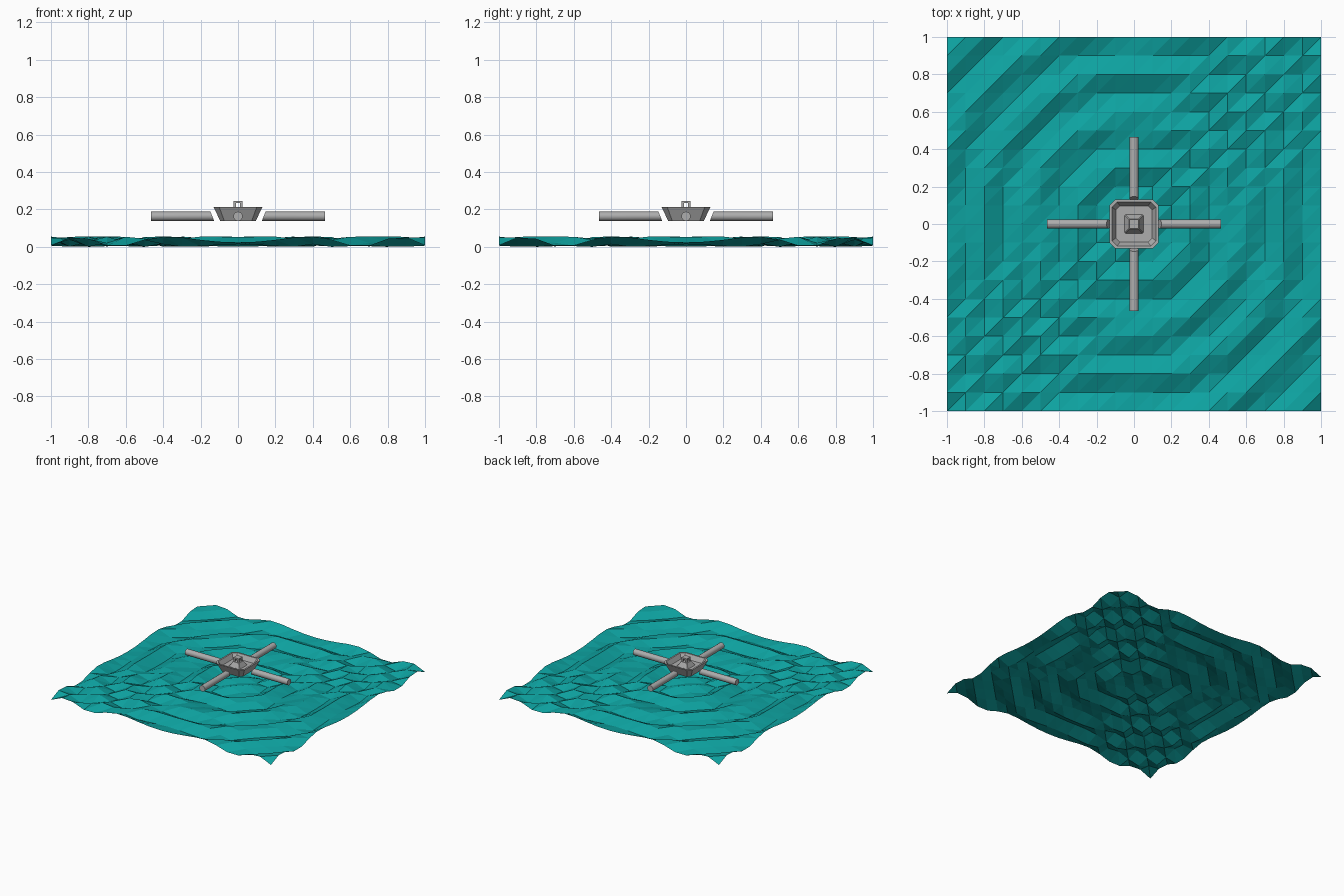
import bpy, bmesh, math
from mathutils import Vector

cube = bpy.data.objects.get("Cube")
if cube:
    bpy.data.objects.remove(cube, do_unlink=True)


def material(name, rgb):
    m = bpy.data.materials.new(name)
    m.use_nodes = True
    m.diffuse_color = (*rgb, 1)
    m.node_tree.nodes["Principled BSDF"].inputs["Base Color"].default_value = (*rgb, 1)
    return m


TEAL = material("water teal", (0.004, 0.36, 0.35))
GRAY = material("hull gray", (0.42, 0.42, 0.42))


def finish(bm, name, mat):
    bmesh.ops.recalc_face_normals(bm, faces=bm.faces)
    mesh = bpy.data.meshes.new(name)
    bm.to_mesh(mesh)
    bm.free()
    mesh.materials.append(mat)
    obj = bpy.data.objects.new(name, mesh)
    bpy.context.collection.objects.link(obj)
    return obj


def loft(name, rings, mat):
    """Skin a stack of equal rings and cap both ends."""
    bm = bmesh.new()
    loops = [[bm.verts.new(p) for p in ring] for ring in rings]
    n = len(loops[0])
    for a, b in zip(loops, loops[1:]):
        for i in range(n):
            j = (i + 1) % n
            bm.faces.new((a[i], a[j], b[j], b[i]))
    bm.faces.new(loops[0])
    bm.faces.new(loops[-1])
    return finish(bm, name, mat)


def octagon(half, chamfer, z):
    """Square ring with cut corners."""
    s = half - chamfer
    quarter = [Vector((half, -s, z)), Vector((half, s, z))]
    return [Vector((p.x * c - p.y * d, p.x * d + p.y * c, z))
            for c, d in ((1, 0), (0, 1), (-1, 0), (0, -1)) for p in quarter]


def box(name, size, center, mat):
    bm = bmesh.new()
    bmesh.ops.create_cube(bm, size=1)
    for v in bm.verts:
        v.co = Vector(a * b for a, b in zip(v.co, size)) + Vector(center)
    return finish(bm, name, mat)


# Rippled water sheet, faceted, with radial waves
CELLS = 20
bm = bmesh.new()
grid = []
for i in range(CELLS + 1):
    row = []
    for j in range(CELLS + 1):
        x, y = 2 * i / CELLS - 1, 2 * j / CELLS - 1
        row.append(bm.verts.new((x, y, 0.0275 + 0.0275 * math.sin(25 * math.hypot(x, y)))))
    grid.append(row)
for i in range(CELLS):
    for j in range(CELLS):
        a, b, c, d = grid[i][j], grid[i + 1][j], grid[i + 1][j + 1], grid[i][j + 1]
        bm.faces.new((a, b, c))
        bm.faces.new((a, c, d))
finish(bm, "water", TEAL)

# Open tray hull with chamfered corners
loft("hull", [octagon(0.095, 0.022, 0.138), octagon(0.13, 0.03, 0.212),
              octagon(0.117, 0.027, 0.212), octagon(0.097, 0.022, 0.175)], GRAY)

# Tapered pedestal and small open mast in the middle
loft("pedestal", [octagon(0.05, 0.004, 0.175), octagon(0.028, 0.003, 0.212)], GRAY)
for sx in (-1, 1):
    for sy in (-1, 1):
        box("mast_post", (0.012, 0.012, 0.03), (sx * 0.018, sy * 0.018, 0.224), GRAY)
box("mast_cap", (0.05, 0.05, 0.01), (0, 0, 0.24), GRAY)

# Four round arms, inner ends cut parallel to the hull sides
SIDES, RADIUS, HEIGHT = 16, 0.025, 0.163
for k, name in enumerate(("left_arm", "back_arm", "right_arm", "front_arm")):
    inner, outer = [], []
    for s in range(SIDES):
        t = 2 * math.pi * s / SIDES
        y, z = RADIUS * math.cos(t), RADIUS * math.sin(t)
        inner.append(Vector((0.137 + 0.4 * z, y, HEIGHT + z)))
        outer.append(Vector((0.465, y, HEIGHT + z)))
    arm = loft(name, [inner, outer], GRAY)
    arm.rotation_euler.z = k * math.pi / 2
    bpy.context.view_layer.objects.active = arm
    bpy.ops.object.select_all(action='DESELECT')
    arm.select_set(True)
    bpy.ops.object.shade_smooth_by_angle(angle=math.radians(40))
